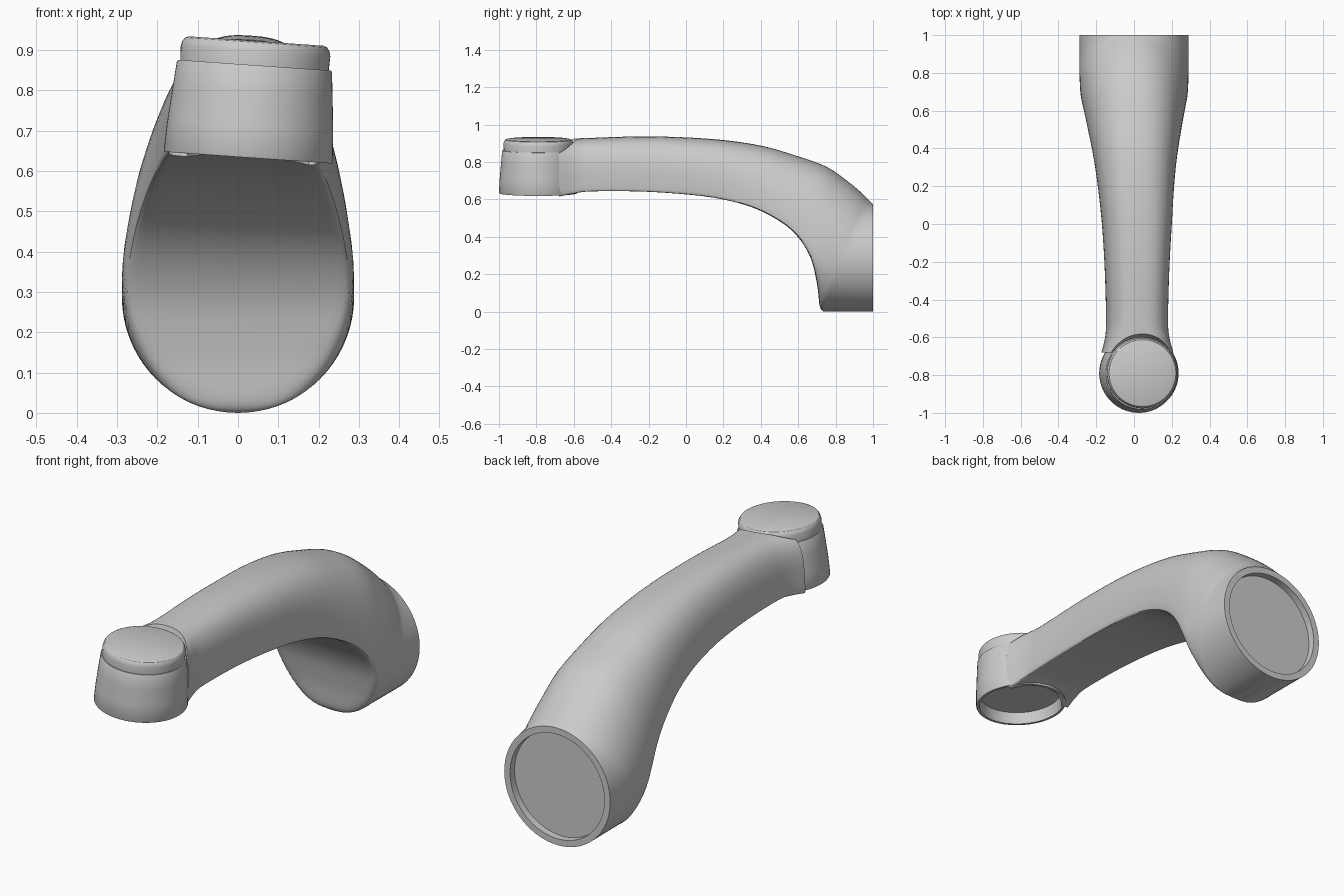
import bpy, bmesh
from math import sin, cos, pi, sqrt, radians, copysign
from mathutils import Vector, Matrix

if "Cube" in bpy.data.objects:
    bpy.data.objects.remove(bpy.data.objects["Cube"])

TILT = radians(4)
HEAD = Vector((0.025, -0.79, 0.633))   # bottom centre of the outlet head
N = 72


def finish(bm, name):
    bmesh.ops.recalc_face_normals(bm, faces=bm.faces)
    me = bpy.data.meshes.new(name)
    bm.to_mesh(me)
    bm.free()
    ob = bpy.data.objects.new(name, me)
    bpy.context.collection.objects.link(ob)
    return ob


def smooth(ob, angle=32):
    bpy.ops.object.select_all(action='DESELECT')
    ob.select_set(True)
    bpy.context.view_layer.objects.active = ob
    bpy.ops.object.shade_smooth_by_angle(angle=radians(angle))


def skin(bm, loops):
    # bridge rings of equal length and close both ends
    rings = [[bm.verts.new(p) for p in loop] for loop in loops]
    for a, b in zip(rings, rings[1:]):
        for i in range(N):
            j = (i + 1) % N
            bm.faces.new((a[i], a[j], b[j], b[i]))
    bm.faces.new(rings[0])
    bm.faces.new(rings[-1])


def lathe(name, profile):
    # profile of (radius, height), turned about the tilted head axis
    bm = bmesh.new()
    skin(bm, [[(r * cos(2 * pi * i / N), r * sin(2 * pi * i / N), h) for i in range(N)]
              for r, h in profile])
    ob = finish(bm, name)
    ob.location = HEAD
    ob.rotation_euler.y = TILT
    return ob


# Arm sections: bottom y, z, top y, z, half width, flat bottom amount, squareness
SECTIONS = [
    (0.735, 0.0, 0.985, 0.59, 0.288, 0.0, 1.0),
    (0.715, 0.03, 0.97, 0.605, 0.288, 0.1, 1.0),
    (0.70, 0.15, 0.93, 0.643, 0.288, 0.45, 0.97),
    (0.665, 0.29, 0.86, 0.70, 0.284, 0.8, 0.92),
    (0.59, 0.41, 0.75, 0.775, 0.267, 0.9, 0.87),
    (0.48, 0.50, 0.60, 0.83, 0.245, 0.9, 0.84),
    (0.32, 0.575, 0.40, 0.887, 0.217, 0.85, 0.8),
    (0.10, 0.625, 0.14, 0.922, 0.192, 0.8, 0.75),
    (-0.20, 0.65, -0.20, 0.936, 0.171, 0.8, 0.72),
    (-0.50, 0.652, -0.50, 0.928, 0.162, 0.8, 0.7),
    (-0.60, 0.64, -0.60, 0.924, 0.168, 0.7, 0.65),
    (-0.68, 0.625, -0.68, 0.92, 0.188, 0.6, 0.6),
]


def catmull(rows, steps):
    out = []
    for k in range(len(rows) - 1):
        quad = [rows[max(0, min(len(rows) - 1, k + d))] for d in (-1, 0, 1, 2)]
        for s in range(steps):
            t = s / steps
            out.append([0.5 * (2 * b + (c - a) * t + (2 * a - 5 * b + 4 * c - d) * t * t
                               + (3 * b - a - 3 * c + d) * t ** 3) for a, b, c, d in zip(*quad)])
    return out + [list(rows[-1])]


def section(by, bz, ty, tz, w, c, p):
    c = max(c, 0.0)
    k = min(0.12, c)

    def clip(v):   # rounded flat underside
        d = v - (c - 1)
        return 0.5 * (v + c - 1 + sqrt(d * d + k * k))

    lo, hi = clip(-1), clip(1)
    mid = Vector((0, (by + ty) / 2, (bz + tz) / 2))
    f = max(0.0, min(1.0, (0.8 - mid.y) / 0.8))
    roll = Matrix.Rotation(TILT * f, 3, 'Y')
    pts = []
    for i in range(N):
        a = 2 * pi * i / N
        sx, cz = sin(a), -cos(a)
        x = w * copysign(abs(sx) ** p, sx)
        s = (clip(copysign(abs(cz) ** p, cz)) - lo) / (hi - lo)
        q = Vector((x, by + (ty - by) * s, bz + (tz - bz) * s))
        pts.append(mid + roll @ (q - mid) + Vector((0.022 * f, 0, 0)))
    return pts


# Curved arm with a recessed round back end
back = section(1, 0, 1, 0.575, 0.288, 0, 1)
centre = Vector((0, 1, 0.2875))
inner = [centre + (p - centre) * 0.89 for p in back]
floor = [p - Vector((0, 0.035, 0)) for p in inner]
bm = bmesh.new()
skin(bm, [floor, inner, back] + [section(*r) for r in catmull(SECTIONS, 6)])
arm = finish(bm, "curved_arm")

# Clear the arm from inside the head and around the cap
cutter = lathe("head_cutter", [(0.186, -0.1), (0.188, 0.226), (0.192, 0.23), (0.22, 0.34), (0.22, 0.45)])
cutter.hide_render = True
mod = arm.modifiers.new("head_clearance", 'BOOLEAN')
mod.operation = 'DIFFERENCE'
mod.solver = 'EXACT'
mod.object = cutter
bpy.context.view_layer.objects.active = arm
bpy.ops.object.modifier_apply(modifier=mod.name)
bpy.data.objects.remove(cutter)
smooth(arm)

# Tapered outlet head, hollow underneath
smooth(lathe("outlet_head", [(0.001, 0.055), (0.187, 0.055), (0.195, 0.0), (0.208, 0.0), (0.21, 0.004),
                             (0.206, 0.08), (0.199, 0.16), (0.193, 0.225), (0.19, 0.23), (0.001, 0.23)]))

# Round cap with softened rim
smooth(lathe("top_cap", [(0.001, 0.22), (0.184, 0.22), (0.186, 0.265), (0.183, 0.277),
                         (0.177, 0.286), (0.168, 0.29), (0.001, 0.29)]))
